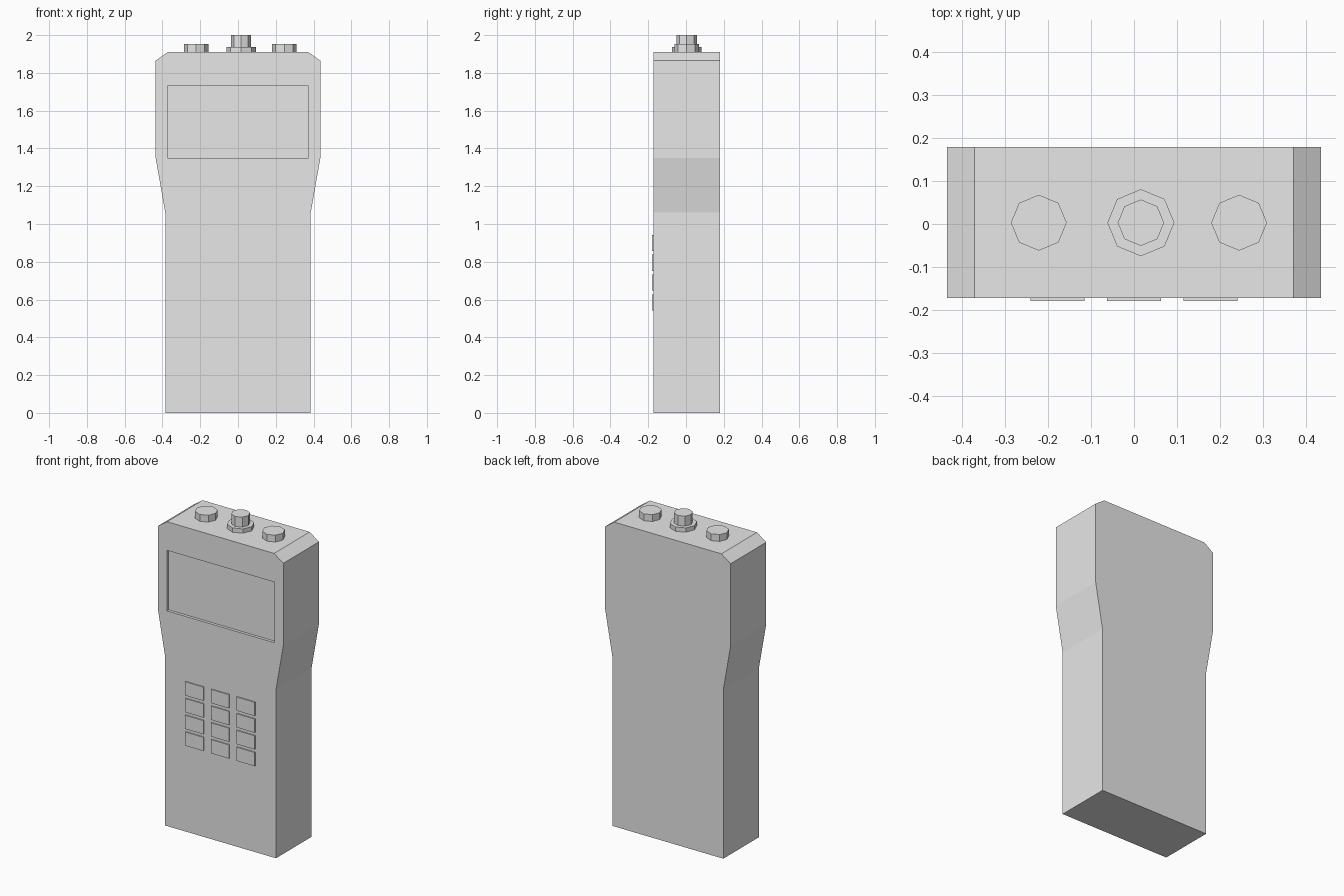
import bpy
import bmesh
from mathutils import Matrix, Vector

cube = bpy.data.objects.get("Cube")
if cube:
    bpy.data.objects.remove(cube, do_unlink=True)

grey = bpy.data.materials.new("plain grey")
grey.use_nodes = True
grey.diffuse_color = (0.8, 0.8, 0.8, 1)
grey.node_tree.nodes["Principled BSDF"].inputs["Base Color"].default_value = (0.8, 0.8, 0.8, 1)

FRONT, BACK, TOP = -0.173, 0.18, 1.91


def finish(name, bm):
    bmesh.ops.recalc_face_normals(bm, faces=bm.faces)
    mesh = bpy.data.meshes.new(name)
    bm.to_mesh(mesh)
    bm.free()
    mesh.materials.append(grey)
    obj = bpy.data.objects.new(name, mesh)
    bpy.context.scene.collection.objects.link(obj)
    return obj


def box(name, low, high):
    low, high = Vector(low), Vector(high)
    bm = bmesh.new()
    place = Matrix.Translation((low + high) / 2) @ Matrix.Diagonal((high - low).to_4d())
    place[3][3] = 1
    bmesh.ops.create_cube(bm, size=1, matrix=place)
    return finish(name, bm)


def knob(name, x, radius, bottom, top):
    bm = bmesh.new()
    bmesh.ops.create_cone(bm, cap_ends=True, segments=8, radius1=radius, radius2=radius,
                          depth=top - bottom,
                          matrix=Matrix.Translation((x, 0.003, (top + bottom) / 2)))
    return finish(name, bm)


# Case: mirrored outline pushed through its depth
half = [(0.385, 0), (0.385, 1.06), (0.436, 1.35), (0.436, 1.865), (0.372, TOP)]
outline = half + [(-x, z) for x, z in reversed(half)]
bm = bmesh.new()
face = bm.faces.new([bm.verts.new((x, FRONT, z)) for x, z in outline])
pushed = bmesh.ops.extrude_face_region(bm, geom=[face], use_keep_orig=True)
bmesh.ops.translate(bm, vec=(0, BACK - FRONT, 0),
                    verts=[v for v in pushed["geom"] if isinstance(v, bmesh.types.BMVert)])
case = finish("case", bm)

# Sunken screen
cutter = box("screen_cutter", (-0.373, FRONT - 0.1, 1.35), (0.373, FRONT + 0.018, 1.73))
cutter.hide_render = True
cutter.hide_viewport = True
cutter.display_type = 'WIRE'
cut = case.modifiers.new("screen recess", 'BOOLEAN')
cut.operation = 'DIFFERENCE'
cut.solver = 'EXACT'
cut.object = cutter
bpy.context.view_layer.update()
# Bake the recess and drop the cutter
baked = bpy.data.meshes.new_from_object(case.evaluated_get(bpy.context.evaluated_depsgraph_get()))
case.modifiers.clear()
case.data = baked
bpy.data.objects.remove(cutter, do_unlink=True)

# Keypad
for row in range(4):
    for column in range(3):
        x, z = (column - 1) * 0.178, 0.9 - row * 0.105
        box(f"key_{row * 3 + column + 1}", (x - 0.063, -0.18, z - 0.043),
            (x + 0.063, FRONT + 0.005, z + 0.043))

# Top knobs and antenna socket
knob("right_knob", -0.222, 0.065, TOP, 1.953)
knob("left_knob", 0.245, 0.065, TOP, 1.953)
knob("socket_base", 0.016, 0.078, TOP, 1.937)
knob("socket_post", 0.016, 0.054, 1.937, 2.0)
